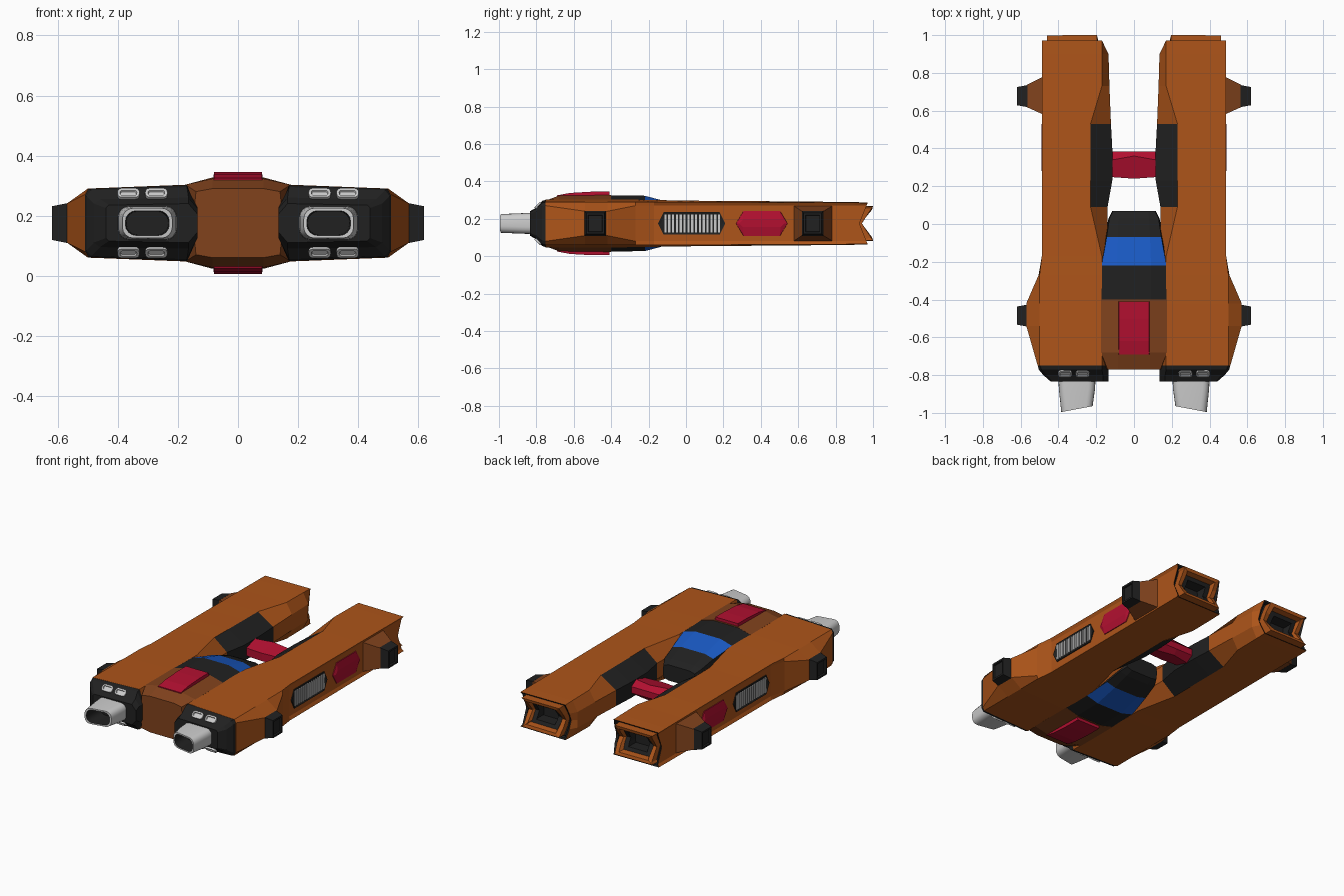
import bpy, bmesh, math

ZC = 0.175  # the craft is symmetric about this height


def mat(name, c):
    m = bpy.data.materials.new(name)
    m.diffuse_color = (*c, 1)
    return m


ORANGE = mat("orange", (0.42, 0.09, 0.01))
DARK = mat("dark_orange", (0.22, 0.055, 0.012))
BLACK = mat("black", (0.015, 0.015, 0.015))
RED = mat("red", (0.45, 0.005, 0.03))
BLUE = mat("blue", (0.01, 0.1, 0.55))
SILVER = mat("silver", (0.6, 0.6, 0.6))


def loft(name, rings, mats, pick=None, mx=False, mz=False, smooth=False):
    """Skin closed rings; pick(segment, edge) chooses the material slot."""
    bm = bmesh.new()
    vs = [[bm.verts.new(p) for p in r] for r in rings]
    n = len(rings[0])
    for s in range(len(rings) - 1):
        for k in range(n):
            j = (k + 1) % n
            f = bm.faces.new((vs[s][k], vs[s][j], vs[s + 1][j], vs[s + 1][k]))
            f.material_index = pick(s, k) if pick else 0
    bm.faces.new(vs[0])
    end = bm.faces.new(vs[-1])
    end.material_index = pick(len(rings) - 2, 0) if pick else 0
    bmesh.ops.recalc_face_normals(bm, faces=bm.faces)
    me = bpy.data.meshes.new(name)
    bm.to_mesh(me)
    bm.free()
    for m in mats:
        me.materials.append(m)
    ob = bpy.data.objects.new(name, me)
    ob.location.z = ZC
    bpy.context.collection.objects.link(ob)
    if mx or mz:
        mod = ob.modifiers.new("mirror", 'MIRROR')
        mod.use_axis = (mx, False, mz)
        mod.use_clip = False
        mod.use_mirror_merge = False
    if smooth:
        bpy.context.view_layer.objects.active = ob
        ob.select_set(True)
        bpy.ops.object.shade_smooth_by_angle(angle=math.radians(40))
        ob.select_set(False)
    return ob


def section(y, xi, hi, xo, ho, xs, hs, xm, hm=0.05):
    return [(x, y, z) for x, z in ((xi, hi), (xo, ho), (xs, hs), (xs, 0), (xs, -hs), (xo, -ho),
                                   (xi, -hi), (xm, -hm), (xm, 0), (xm, hm))]


def rect_x(x, y0, y1, h):
    return [(x, y0, -h), (x, y1, -h), (x, y1, h), (x, y0, h)]


def hex_x(x, y0, y1, h, tip):
    return [(x, y0, 0), (x, y0 + tip, h), (x, y1 - tip, h), (x, y1, 0), (x, y1 - tip, -h), (x, y0 + tip, -h)]


def rounded(cx, w, h, r, n=5):
    """Rounded rectangle in x and z."""
    pts = []
    for q, (sx, sz) in enumerate(((1, 1), (-1, 1), (-1, -1), (1, -1))):
        for i in range(n):
            a = math.pi / 2 * (q + i / (n - 1))
            pts.append((cx + sx * (w - r) + r * math.cos(a), sz * (h - r) + r * math.sin(a)))
    return pts


# side hulls: swelling at the front, long arm, notched hollow rear end
hull = [
    section(-0.75, 0.17, 0.128, 0.50, 0.115, 0.51, 0.095, 0.14),
    section(-0.54, 0.17, 0.128, 0.50, 0.115, 0.57, 0.065, 0.14),
    section(-0.42, 0.17, 0.128, 0.50, 0.115, 0.57, 0.065, 0.14),
    section(-0.27, 0.17, 0.127, 0.50, 0.115, 0.505, 0.095, 0.14),
    section(-0.17, 0.17, 0.125, 0.488, 0.115, 0.478, 0.095, 0.14),
    section(0.09, 0.23, 0.121, 0.488, 0.114, 0.478, 0.095, 0.14),
    section(0.23, 0.23, 0.120, 0.488, 0.114, 0.478, 0.095, 0.115),
    section(0.40, 0.23, 0.119, 0.488, 0.113, 0.478, 0.095, 0.115),
    section(0.53, 0.23, 0.118, 0.488, 0.113, 0.478, 0.095, 0.122),
    section(0.73, 0.17, 0.116, 0.488, 0.112, 0.478, 0.095, 0.13),
    section(0.90, 0.17, 0.114, 0.488, 0.111, 0.478, 0.095, 0.135),
]
rim = section(0, 0.17, 0.112, 0.488, 0.11, 0.478, 0.095, 0.16)
for scale, y, notch in ((1, 0.972, 0.045), (0.93, 0.965, 0.045), (0.92, 0.94, 0.045), (0.84, 0.95, 0.045),
                        (0.83, 1.0, 0.06), (0.66, 0.995, 0.06), (0.6, 0.96, 0.04), (0.42, 0.95, 0.03),
                        (0.40, 0.88, 0)):
    hull.append([(0.325 + (x - 0.325) * scale, y - notch * (1 - abs(z) / 0.112), z * scale) for x, _, z in rim])


def hull_pick(s, k):
    if 5 <= s <= 7 and k in (6, 7, 8, 9):
        return 1
    return 1 if s in (11, 12, 13, 17, 18) else 0


loft("side_hull", hull, [ORANGE, BLACK], hull_pick, mx=True)

# black front caps
loft("front_cap", [
    section(-0.745, 0.17, 0.128, 0.50, 0.115, 0.51, 0.095, 0.14),
    section(-0.77, 0.17, 0.120, 0.49, 0.110, 0.505, 0.09, 0.135),
    section(-0.80, 0.165, 0.085, 0.46, 0.08, 0.48, 0.065, 0.135),
    section(-0.835, 0.165, 0.065, 0.43, 0.06, 0.44, 0.05, 0.135, 0.03)], [BLACK], mx=True)

# slanted silver nozzles with black bores
noz = []
for y, slant, w, h in ((-0.82, 0, 0.098, 0.056), (-0.87, 0, 0.096, 0.055), (-0.98, -0.19, 0.083, 0.05),
                       (-0.98, -0.19, 0.073, 0.041), (-0.86, 0, 0.07, 0.039)):
    noz.append([(x, y + slant * (x - 0.302), z) for x, z in rounded(0.302, w, h, 0.036)])
loft("nozzle", noz, [SILVER, BLACK], lambda s, k: int(s >= 3), mx=True, smooth=True)

# small lights on the sloped faces, above and below
for cx in (0.272, 0.365):
    light = []
    for w, h, out in ((0.037, 0.015, -0.01), (0.037, 0.015, 0.012), (0.028, 0.008, 0.012), (0.026, 0.007, 0.006)):
        light.append([(x, -0.788 + z - out * 0.7, 0.093 + z + out * 0.7) for x, z in rounded(cx, w, h, h * 0.9, 4)])
    loft("front_light", light, [SILVER], mx=True, mz=True)


def body(y, xt, h, xs, hs, xm):
    return [(x, y, z) for x, z in ((-xt, h), (xt, h), (xs, hs), (xm, 0), (xs, -hs), (xt, -h),
                                   (-xt, -h), (-xs, -hs), (-xm, 0), (-xs, hs))]


# central body
loft("center_body", [body(-0.77, 0.085, 0.115, 0.14, 0.105, 0.15), body(-0.68, 0.085, 0.148, 0.175, 0.128, 0.18),
                     body(-0.40, 0.085, 0.152, 0.175, 0.128, 0.18)], [DARK], mx=False)

# red panels on top and underneath
loft("red_panel", [[(-0.085, y, 0.12), (0.085, y, 0.12), (0.08, y, h), (-0.08, y, h)] for y, h in
                   ((-0.69, 0.15), (-0.62, 0.163), (-0.50, 0.17), (-0.41, 0.17))], [RED], mz=True)

# cockpit with blue canopy band
loft("cockpit", [body(-0.41, 0.09, 0.15, 0.173, 0.128, 0.175), body(-0.22, 0.09, 0.148, 0.172, 0.125, 0.175),
                 body(-0.07, 0.085, 0.108, 0.145, 0.092, 0.155), body(0.03, 0.08, 0.07, 0.13, 0.06, 0.135),
                 body(0.07, 0.075, 0.05, 0.11, 0.04, 0.115)],
     [BLACK, BLUE], lambda s, k: int(s == 1 and k in (0, 1, 9, 4, 5, 6)))

# red crossbar between the arms
loft("crossbar", [[(x, 0.24 + b, -0.025), (x, 0.36 - 2.5 * b, -0.05), (x, 0.385, -0.02),
                   (x, 0.385, 0.02), (x, 0.36 - 2.5 * b, 0.05), (x, 0.24 + b, 0.025)]
                  for x, b in ((-0.14, 0.01), (0, 0), (0.14, 0.01))], [RED])

# side thruster blocks, front and rear
loft("rear_knob_base", [rect_x(0.47, 0.575, 0.785, 0.095), rect_x(0.57, 0.62, 0.735, 0.065)], [DARK], mx=True)
for name, y in (("front_knob", -0.485), ("rear_knob", 0.677)):
    loft(name, [rect_x(0.565, y - 0.058, y + 0.058, 0.067), rect_x(0.62, y - 0.048, y + 0.048, 0.056),
                rect_x(0.62, y - 0.038, y + 0.038, 0.045), rect_x(0.61, y - 0.036, y + 0.036, 0.043)],
         [BLACK], mx=True)

# side grille with upright bars
loft("grille_plate", [hex_x(0.47, -0.15, 0.21, 0.06, 0.03), hex_x(0.484, -0.15, 0.21, 0.06, 0.03),
                      hex_x(0.480, -0.135, 0.195, 0.053, 0.027)], [BLACK], mx=True)
for i in range(15):
    y = -0.11 + i * 0.0205
    loft("grille_bar", [rect_x(0.475, y - 0.006, y + 0.006, 0.048), rect_x(0.486, y - 0.006, y + 0.006, 0.048)],
         [SILVER], mx=True)

# red faceted side gem
loft("side_gem", [hex_x(0.47, 0.265, 0.545, 0.068, 0.04), hex_x(0.482, 0.268, 0.542, 0.066, 0.04),
                  hex_x(0.49, 0.285, 0.525, 0.02, 0.02)], [RED], mx=True)
